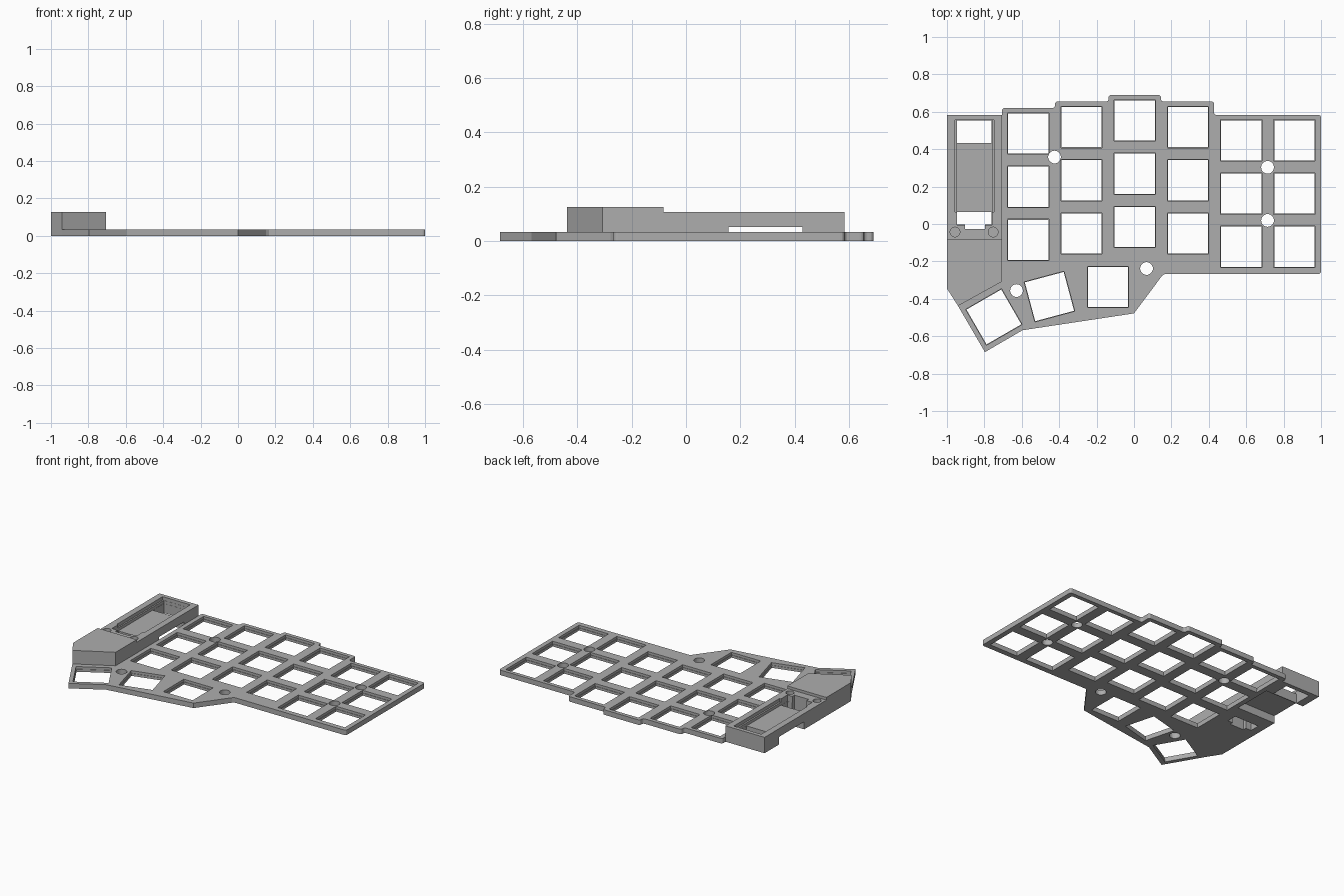
import bpy, bmesh, math
from mathutils import Matrix, Vector

old = bpy.data.objects.get("Cube")
if old:
    bpy.data.objects.remove(old, do_unlink=True)

grey = bpy.data.materials.new("matte_grey")
grey.use_nodes = True
colour = (0.42, 0.42, 0.42, 1)
grey.diffuse_color = colour
grey.node_tree.nodes["Principled BSDF"].inputs["Base Color"].default_value = colour

PLATE_TOP = 0.034
WALL_TOP = 0.108
HOOD_TOP = 0.126


def loft(name, rings):
    """Solid through stacked rings, each given as (2D outline, height)."""
    bm = bmesh.new()
    loops = [[bm.verts.new((x, y, z)) for x, y in pts] for pts, z in rings]
    n = len(loops[0])
    for a, b in zip(loops, loops[1:]):
        for i in range(n):
            j = (i + 1) % n
            bm.faces.new((a[i], a[j], b[j], b[i]))
    bm.faces.new(loops[0][::-1])
    bm.faces.new(loops[-1])
    bmesh.ops.recalc_face_normals(bm, faces=bm.faces)
    mesh = bpy.data.meshes.new(name)
    bm.to_mesh(mesh)
    bm.free()
    mesh.materials.append(grey)
    obj = bpy.data.objects.new(name, mesh)
    bpy.context.collection.objects.link(obj)
    return obj


def prism(name, pts, z0, z1):
    return loft(name, [(pts, z0), (pts, z1)])


def rect(x0, x1, y0, y1):
    return [(x0, y0), (x1, y0), (x1, y1), (x0, y1)]


def circle(x, y, r, n=32):
    return [(x + r * math.cos(i * math.tau / n), y + r * math.sin(i * math.tau / n))
            for i in range(n)]


def square(x, y, size, degrees):
    turn = Matrix.Rotation(math.radians(degrees), 2)
    h = size / 2
    return [tuple(turn @ Vector(p) + Vector((x, y))) for p in rect(-h, h, -h, h)]


def rounded(pts, r=0.016, steps=4):
    """Round the corners along the back and right edges of an outline."""
    out = []
    for i, p in enumerate(pts):
        p = Vector(p)
        if not (p.y > 0.59 or p.x > 0.3):
            out.append(tuple(p))
            continue
        a = p + (Vector(pts[i - 1]) - p).normalized() * r
        b = p + (Vector(pts[(i + 1) % len(pts)]) - p).normalized() * r
        for k in range(steps + 1):
            t = k / steps
            out.append(tuple(a * (1 - t) ** 2 + p * 2 * t * (1 - t) + b * t * t))
    return out


def carve(obj, cutters):
    for c in cutters:
        mod = obj.modifiers.new("cut", 'BOOLEAN')
        mod.operation = 'DIFFERENCE'
        mod.solver = 'EXACT'
        mod.object = c
    bpy.context.view_layer.update()
    graph = bpy.context.evaluated_depsgraph_get()
    mesh = bpy.data.meshes.new_from_object(obj.evaluated_get(graph))
    obj.modifiers.clear()
    obj.data = mesh
    for c in cutters:
        bpy.data.objects.remove(c, do_unlink=True)


# Key plate with its staggered back edge and angled thumb corner
outline = [(-0.706, 0.58), (-0.706, 0.62), (-0.422, 0.62), (-0.422, 0.655),
           (-0.136, 0.655), (-0.136, 0.69), (0.144, 0.69), (0.144, 0.655),
           (0.428, 0.655), (0.428, 0.583), (1, 0.583), (1, -0.267),
           (0.165, -0.267), (0.15, -0.277), (0, -0.478), (-0.596, -0.568),
           (-0.797, -0.685), (-0.941, -0.438), (-0.706, -0.308)]
plate = prism("key_plate", rounded(outline), 0, PLATE_TOP)

# Key openings: six staggered columns of three, plus a fan of three thumb keys
PITCH = 0.2845
top_row = [0.484, 0.518, 0.553, 0.518, 0.447, 0.447]
keys = [(-0.565 + c * PITCH, y - r * PITCH, 0)
        for c, y in enumerate(top_row) for r in range(3)]
keys += [(-0.139, -0.337, 0), (-0.452, -0.388, 15), (-0.749, -0.497, 30)]
cutters = []
for x, y, turn in keys:
    small, big = square(x, y, 0.215, turn), square(x, y, 0.221, turn)
    cutters.append(loft("key_cutter", [(small, -0.1), (small, 0.017),
                                       (big, 0.017), (big, 0.1)]))

# Screw holes through the plate
for x, y in [(-0.425, 0.358), (0.714, 0.303), (0.714, 0.019),
             (0.067, -0.238), (-0.628, -0.356)]:
    cutters.append(prism("screw_cutter", circle(x, y, 0.034), -0.1, 0.1))
carve(plate, cutters)

# Controller housing: a tall block with a raised front hood
case = prism("controller_housing",
             [(-1, 0.583), (-1, -0.345), (-0.941, -0.438),
              (-0.706, -0.308), (-0.706, 0.583)], 0, HOOD_TOP)
LEFT, RIGHT, BACK = -0.947, -0.76, 0.556
cutters = [
    prism("step_cutter", rect(-1.1, -0.6, -0.082, 0.7), WALL_TOP, 0.3),
    prism("ledge_cutter", rect(-0.957, -0.749, 0.064, BACK), 0.085, 0.3),
    prism("pocket_cutter", rect(LEFT, RIGHT, -0.005, BACK - 0.001), 0.065, 0.3),
    prism("front_opening", rect(LEFT + 0.001, RIGHT - 0.001, -0.004, 0.064), -0.1, 0.2),
    prism("notch_opening", rect(-0.904, -0.797, -0.028, 0.03), -0.1, 0.3),
    prism("back_opening", rect(LEFT + 0.001, RIGHT - 0.001, 0.434, BACK - 0.002), -0.1, 0.2),
    prism("under_slot", rect(-1.1, -0.6, 0.157, 0.429), -0.1, 0.052),
]
# Blind screw sockets at the front of the pocket
for x in (-0.957, -0.753):
    cutters.append(prism("socket_cutter", circle(x, -0.043, 0.026), 0.05, 0.3))
carve(case, cutters)
